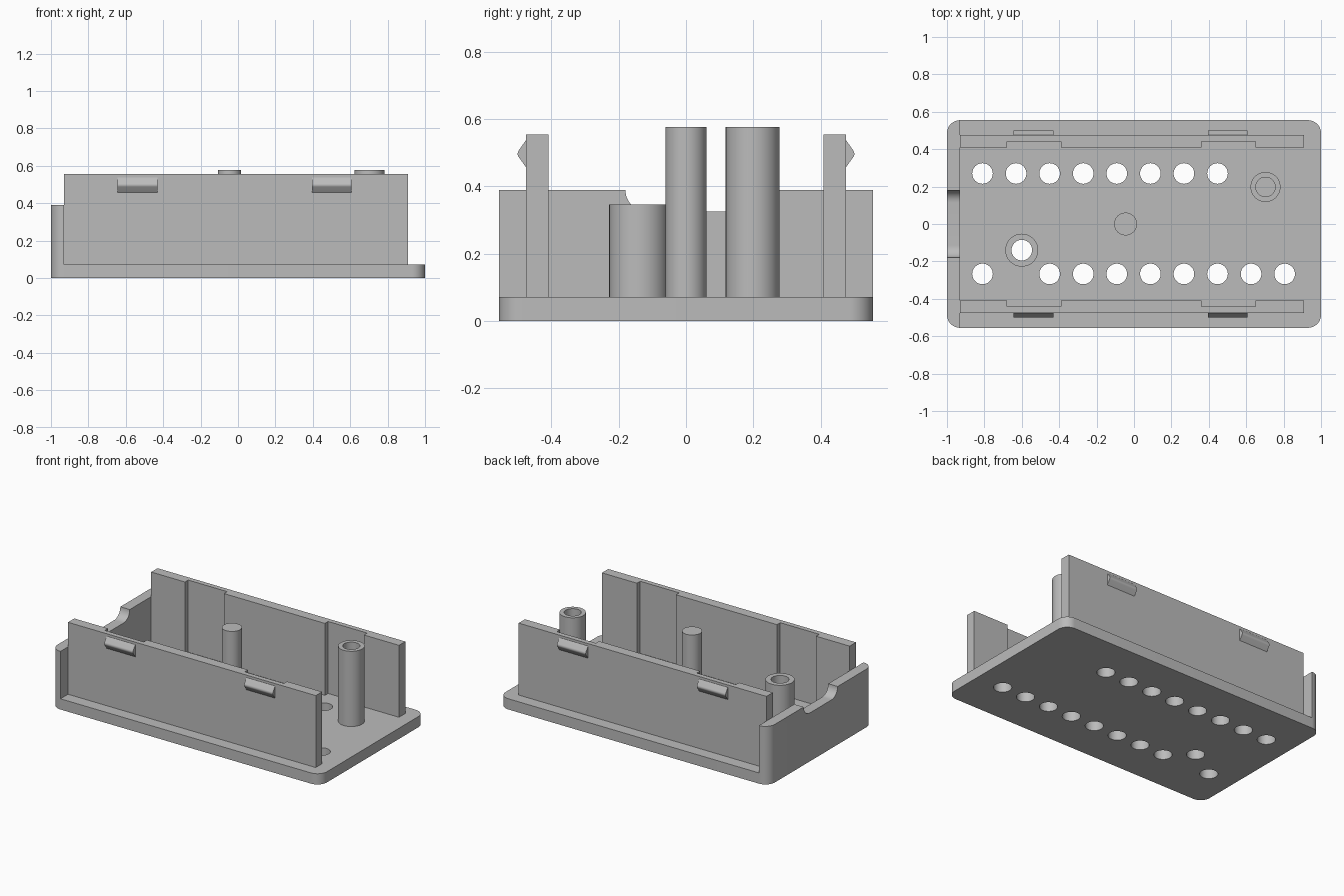
import bpy, bmesh
from math import sin, cos, pi, radians
from mathutils import Matrix

if "Cube" in bpy.data.objects:
    bpy.data.objects.remove(bpy.data.objects["Cube"])

GREY = (0.5, 0.5, 0.5, 1)
plastic = bpy.data.materials.new("grey_plastic")
plastic.use_nodes = True
plastic.diffuse_color = GREY
plastic.node_tree.nodes["Principled BSDF"].inputs["Base Color"].default_value = GREY

FLOOR = 0.072
HALF_Y = 0.555
CORNER = 0.07
HOLE = 0.055
PITCH = 0.1795


def arc(cx, cy, r, start, end, n=12):
    steps = [radians(start + (end - start) * i / n) for i in range(n + 1)]
    return [(cx + r * cos(a), cy + r * sin(a)) for a in steps]


def circle(cx, cy, r):
    return arc(cx, cy, r, 0, 360, 48)[:-1]


def prism(name, outlines, low, high, axis="z"):
    """Extrude closed outlines along z, or (y, z) outlines along x."""
    bm = bmesh.new()
    for outline in outlines:
        rings = []
        for h in (low, high):
            rings.append([bm.verts.new((h, a, b) if axis == "x" else (a, b, h))
                          for a, b in outline])
        n = len(outline)
        for ring in rings:
            bm.faces.new(ring)
        for i in range(n):
            j = (i + 1) % n
            bm.faces.new((rings[0][i], rings[0][j], rings[1][j], rings[1][i]))
    bmesh.ops.recalc_face_normals(bm, faces=bm.faces)
    mesh = bpy.data.meshes.new(name)
    bm.to_mesh(mesh)
    bm.free()
    mesh.materials.append(plastic)
    obj = bpy.data.objects.new(name, mesh)
    bpy.context.collection.objects.link(obj)
    return obj


def cut(obj, cutter):
    """Subtract the cutter, then discard it."""
    mod = obj.modifiers.new("cut", "BOOLEAN")
    mod.operation, mod.solver, mod.object = "DIFFERENCE", "EXACT", cutter
    deps = bpy.context.evaluated_depsgraph_get()
    obj.data = bpy.data.meshes.new_from_object(obj.evaluated_get(deps))
    obj.modifiers.clear()
    bpy.data.objects.remove(cutter)


def mirror_y(obj, name):
    twin = obj.copy()
    twin.name = name
    twin.data = obj.data.copy()
    twin.data.transform(Matrix.Scale(-1, 4, (0, 1, 0)))
    twin.data.flip_normals()
    bpy.context.collection.objects.link(twin)
    return twin


# Rounded base plate with two rows of vent holes and a screw hole
ix, iy = 1 - CORNER, HALF_Y - CORNER
plate = (arc(ix, iy, CORNER, 0, 90) + arc(-ix, iy, CORNER, 90, 180)
         + arc(-ix, -iy, CORNER, 180, 270) + arc(ix, -iy, CORNER, 270, 360))
base = prism("base_plate", [plate], 0, FLOOR)
holes = [circle(-0.81 + PITCH * i, 0.27, HOLE) for i in range(8)]
holes += [circle(-0.81 + PITCH * i, -0.267, HOLE) for i in range(10) if i != 1]
holes.append(circle(-0.6, -0.14, HOLE))
cut(base, prism("hole_cutter", holes, -0.1, 0.2))

# End wall with a rounded cable notch
end_plan = arc(-ix, iy, CORNER, 90, 180) + arc(-ix, -iy, CORNER, 180, 270)
end_wall = prism("end_wall", [end_plan], FLOOR, 0.39)
notch = ([(0.18, 0.5), (-0.18, 0.5)] + arc(-0.115, 0.39, 0.065, 180, 270)
         + arc(0.115, 0.39, 0.065, 270, 360))
cut(end_wall, prism("notch_cutter", [notch], -1.1, -0.8, "x"))

# Side walls, thinner behind each clip
wall_plan = [(-0.93, 0.475), (-0.93, 0.408)]
for x0, x1 in ((-0.68, -0.39), (0.36, 0.65)):
    wall_plan += [(x0, 0.408), (x0, 0.442), (x1, 0.442), (x1, 0.408)]
wall_plan += [(0.91, 0.408), (0.91, 0.475)]
wall = prism("back_wall", [wall_plan], FLOOR, 0.555)
mirror_y(wall, "front_wall")

# Snap clips with a rounded nose
clip_profile = ([(0.475, 0.538)] + arc(0.483, 0.497, 0.017, 35, -35, 6)
                + [(0.475, 0.457)])
parts = [base, end_wall]
for side, x0 in (("right", -0.643), ("left", 0.395)):
    clip = prism("back_clip_" + side, [clip_profile], x0, x0 + 0.213, "x")
    parts += [clip, mirror_y(clip, "front_clip_" + side)]

# Centre pin and hollow screw posts
parts.append(prism("centre_pin", [circle(-0.045, 0, 0.061)], FLOOR, 0.577))
for name, x, y, r, bore, top in (("tall_post", 0.703, 0.198, 0.08, 0.052, 0.577),
                                 ("short_post", -0.6, -0.14, 0.088, HOLE, 0.347)):
    post = prism(name, [circle(x, y, r)], FLOOR, top)
    cut(post, prism("bore_cutter", [circle(x, y, bore)], 0, 1))
    parts.append(post)

# Smooth the round surfaces, keep hard edges
bpy.ops.object.select_all(action="DESELECT")
for obj in parts:
    obj.select_set(True)
bpy.context.view_layer.objects.active = base
bpy.ops.object.shade_smooth_by_angle(angle=radians(30))
